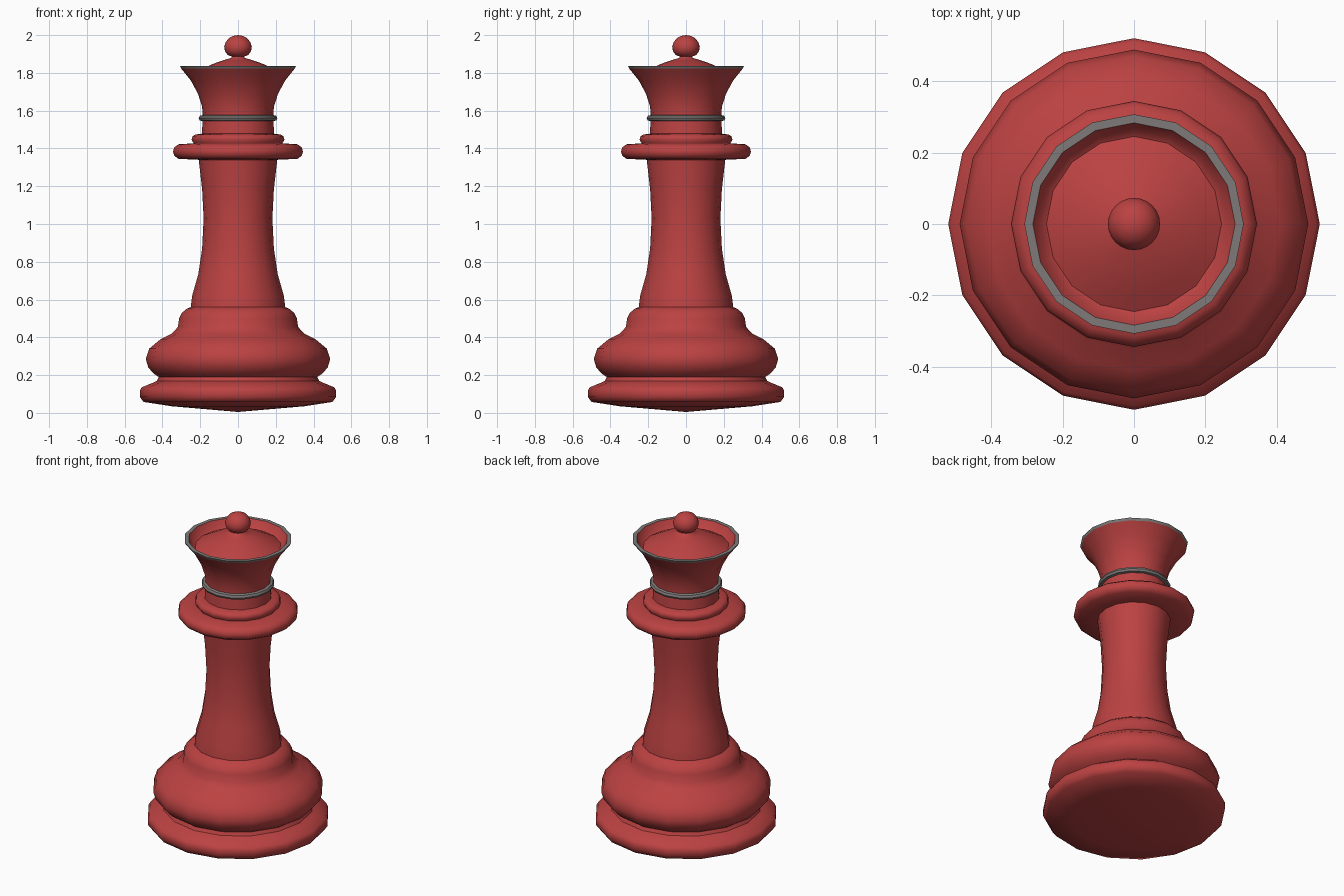
import bpy, bmesh, math


def material(name, rgb):
    m = bpy.data.materials.new(name)
    m.diffuse_color = (*rgb, 1)
    return m


RED = material("red paint", (0.50, 0.054, 0.054))
GREY = material("grey trim", (0.21, 0.195, 0.19))


def lathe(name, profile, mat, sides=16, angle=50):
    """Turn (radius, height) points, listed bottom to top on the outside, around z."""
    bm = bmesh.new()
    rings = []
    for r, z in profile:
        n = 1 if r == 0 else sides
        rings.append([bm.verts.new((r * math.cos(2 * math.pi * i / sides),
                                    r * math.sin(2 * math.pi * i / sides), z))
                      for i in range(n)])
    for a, b in zip(rings, rings[1:]):
        for i in range(sides):
            j = (i + 1) % sides
            quad = [a[i % len(a)], a[j % len(a)], b[j % len(b)], b[i % len(b)]]
            bm.faces.new(list(dict.fromkeys(quad)))
    mesh = bpy.data.meshes.new(name)
    bm.to_mesh(mesh)
    bm.free()
    mesh.materials.append(mat)
    ob = bpy.data.objects.new(name, mesh)
    bpy.context.collection.objects.link(ob)
    bpy.ops.object.select_all(action='DESELECT')
    ob.select_set(True)
    bpy.context.view_layer.objects.active = ob
    bpy.ops.object.shade_smooth_by_angle(angle=math.radians(angle))
    return ob


# Foot disc with its shallow conical underside
lathe("foot", [(0, 0.005), (0.35, 0.035), (0.50, 0.058), (0.52, 0.085), (0.52, 0.115),
               (0.51, 0.135), (0.45, 0.16), (0.43, 0.17)], RED)

# Bulging base and its upper step
lathe("base", [(0.43, 0.17), (0.42, 0.19), (0.445, 0.207), (0.475, 0.24), (0.488, 0.285),
               (0.47, 0.34), (0.41, 0.39), (0.35, 0.42), (0.318, 0.455), (0.312, 0.50),
               (0.297, 0.53), (0.27, 0.552), (0.25, 0.56)], RED)

# Waisted stem
lathe("stem", [(0.25, 0.56), (0.243, 0.62), (0.21, 0.735), (0.19, 0.87), (0.182, 1.03),
               (0.19, 1.185), (0.208, 1.34)], RED)

# Wide collar, step and neck
lathe("collar", [(0.208, 1.34), (0.315, 1.345), (0.338, 1.362), (0.344, 1.383),
                 (0.338, 1.405), (0.315, 1.422), (0.235, 1.427), (0.246, 1.447),
                 (0.24, 1.465), (0.225, 1.474), (0.192, 1.478), (0.187, 1.545)], RED)

# Thin neck ring
lathe("neck_ring", [(0.187, 1.545), (0.202, 1.548), (0.208, 1.56), (0.202, 1.573),
                    (0.187, 1.577)], GREY)

# Flared crown
lathe("crown", [(0.187, 1.577), (0.19, 1.62), (0.212, 1.69), (0.25, 1.76),
                (0.30, 1.822)], RED)

# Crown rim
lathe("crown_rim", [(0.30, 1.822), (0.307, 1.836), (0.283, 1.836)], GREY)

# Dished top rising to a low dome
lathe("crown_dome", [(0.283, 1.836), (0.262, 1.80), (0.245, 1.79), (0.20, 1.815),
                     (0.14, 1.845), (0.08, 1.866), (0.035, 1.88), (0.03, 1.89)], RED)

# Round finial
lathe("finial", [(0.03, 1.885), (0.055, 1.895), (0.069, 1.915), (0.073, 1.938),
                 (0.066, 1.962), (0.048, 1.984), (0.025, 1.996), (0, 2.0)], RED, sides=24)
